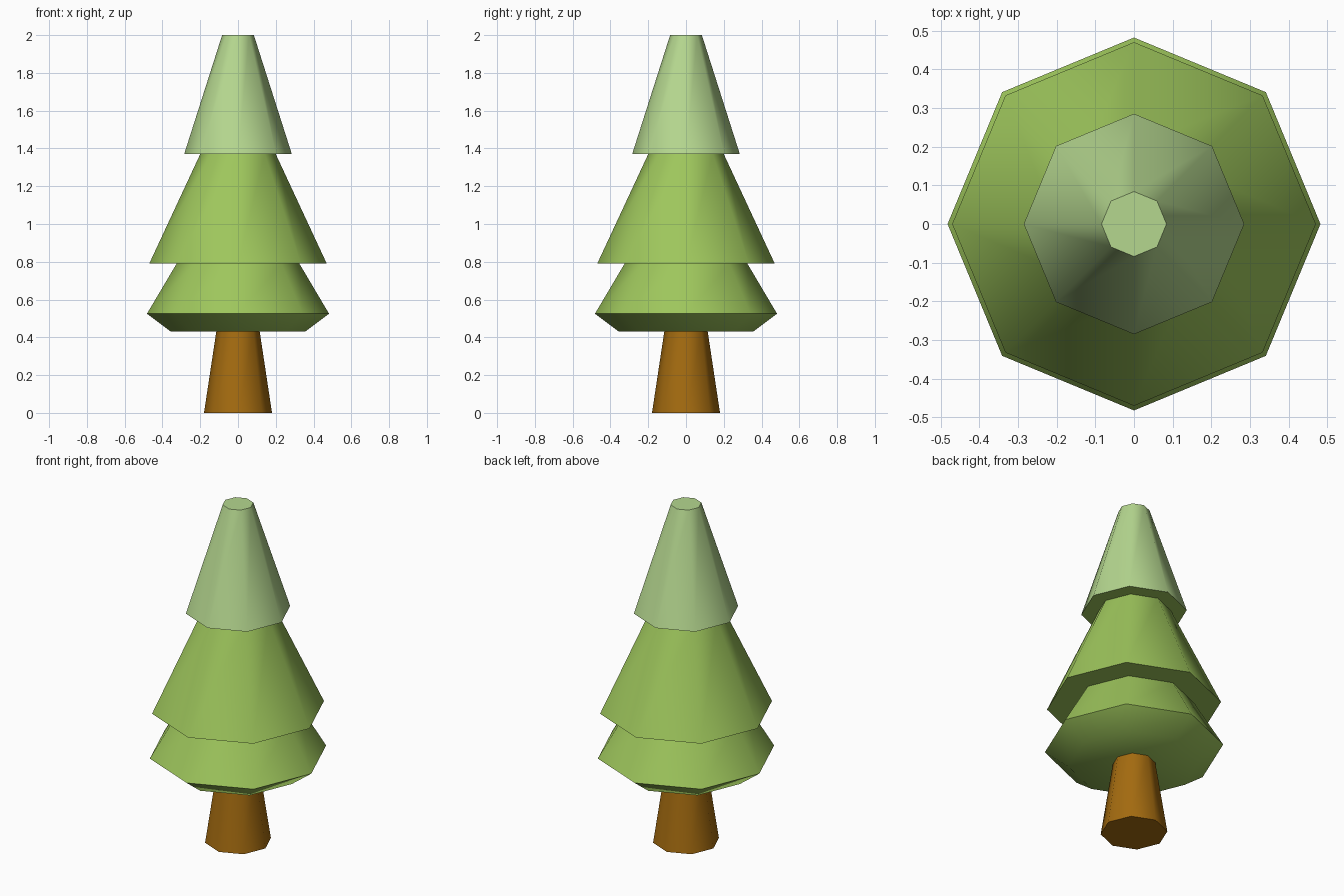
import bpy, bmesh, math

if "Cube" in bpy.data.objects:
    bpy.data.objects.remove(bpy.data.objects["Cube"])

SIDES = 8


def material(name, rgb):
    m = bpy.data.materials.new(name)
    m.diffuse_color = (*rgb, 1)
    m.use_nodes = True
    m.node_tree.nodes["Principled BSDF"].inputs["Base Color"].default_value = m.diffuse_color
    return m


def lathe(name, profile, mats, rule=lambda z: 0):
    """Revolve (radius, z) rings into a closed octagonal solid."""
    bm = bmesh.new()
    rings = [[bm.verts.new((r * math.cos(2 * math.pi * i / SIDES),
                            r * math.sin(2 * math.pi * i / SIDES), z))
              for i in range(SIDES)] for r, z in profile]
    for low, high in zip(rings, rings[1:]):
        for i in range(SIDES):
            j = (i + 1) % SIDES
            bm.faces.new((low[i], low[j], high[j], high[i]))
    bm.faces.new(rings[0][::-1])
    bm.faces.new(rings[-1])
    bm.normal_update()
    for f in bm.faces:
        f.material_index = rule(f.calc_center_median().z)
    mesh = bpy.data.meshes.new(name)
    bm.to_mesh(mesh)
    bm.free()
    for m in mats:
        mesh.materials.append(m)
    ob = bpy.data.objects.new(name, mesh)
    bpy.context.collection.objects.link(ob)
    bpy.ops.object.select_all(action='DESELECT')
    ob.select_set(True)
    bpy.context.view_layer.objects.active = ob
    bpy.ops.object.shade_smooth_by_angle(angle=math.radians(50))
    return ob


brown = material("bark brown", (0.37, 0.147, 0.005))
green = material("leaf green", (0.342, 0.565, 0.107))
pale = material("pale tip green", (0.462, 0.679, 0.275))

# Tapered trunk
lathe("trunk", [(0.18, 0), (0.115, 0.43)], [brown])

# Three stepped tiers; the top tier's outer faces are pale
lathe("foliage",
      [(0.355, 0.43), (0.482, 0.525), (0.325, 0.79), (0.47, 0.79),
       (0.2, 1.37), (0.285, 1.37), (0.084, 2.0)],
      [green, pale], lambda z: 1 if z > 1.4 else 0)
